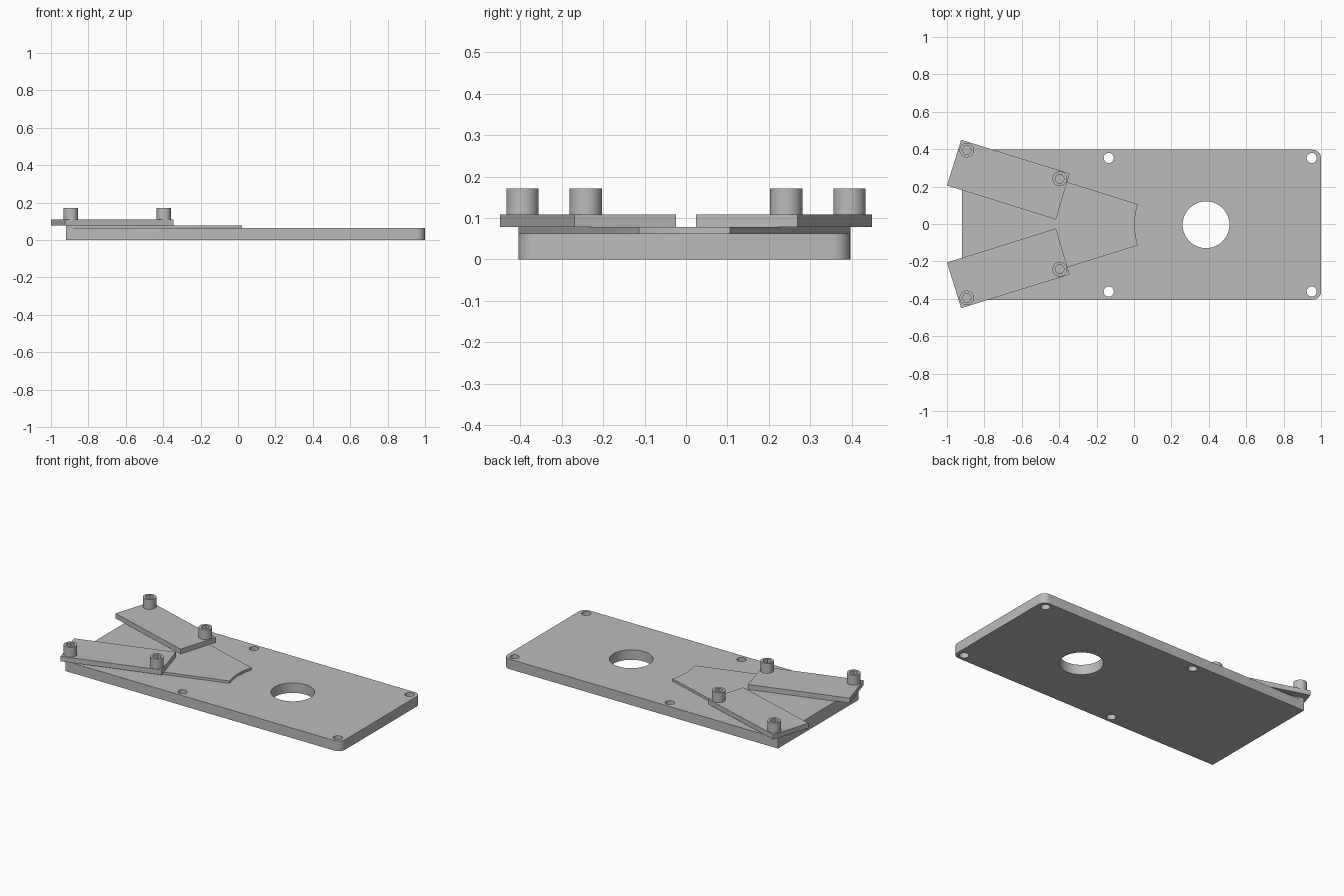
import bpy, bmesh, math
from math import sin, cos, pi

if "Cube" in bpy.data.objects:
    bpy.data.objects.remove(bpy.data.objects["Cube"])

grey = bpy.data.materials.new("plain_grey")
grey.use_nodes = True
grey.diffuse_color = (0.5, 0.5, 0.5, 1)
grey.node_tree.nodes["Principled BSDF"].inputs["Base Color"].default_value = (0.5, 0.5, 0.5, 1)

MID_Y = -0.004           # centre line of the base
HOLE_X = 0.385           # centre of the large hole
BASE_TOP, FAN_TOP, ARM_TOP, SCREW_TOP = 0.063, 0.078, 0.109, 0.171


def arc(cx, cy, r, start, end, n):
    """Points along an arc, both ends included."""
    return [(cx + r * cos(start + (end - start) * i / n),
             cy + r * sin(start + (end - start) * i / n)) for i in range(n + 1)]


def circle(cx, cy, r, n):
    return arc(cx, cy, r, 0, 2 * pi, n)[:-1]


def prism(name, outlines, z0, z1):
    """Extrude closed outlines from z0 to z1."""
    bm = bmesh.new()
    for pts in outlines:
        face = bm.faces.new([bm.verts.new((x, y, z0)) for x, y in pts])
        top = bmesh.ops.extrude_face_region(bm, geom=[face])["geom"]
        verts = [v for v in top if isinstance(v, bmesh.types.BMVert)]
        bmesh.ops.translate(bm, verts=verts, vec=(0, 0, z1 - z0))
    bmesh.ops.recalc_face_normals(bm, faces=bm.faces)
    mesh = bpy.data.meshes.new(name)
    bm.to_mesh(mesh)
    bm.free()
    mesh.materials.append(grey)
    obj = bpy.data.objects.new(name, mesh)
    bpy.context.collection.objects.link(obj)
    return obj


def activate(obj):
    bpy.ops.object.select_all(action='DESELECT')
    obj.select_set(True)
    bpy.context.view_layer.objects.active = obj


def cut(obj, cutter):
    """Subtract the cutter, then discard it."""
    activate(obj)
    mod = obj.modifiers.new("holes", 'BOOLEAN')
    mod.operation, mod.solver, mod.object = 'DIFFERENCE', 'EXACT', cutter
    bpy.ops.object.modifier_apply(modifier=mod.name)
    bpy.data.objects.remove(cutter)


def smooth(obj):
    activate(obj)
    bpy.ops.object.shade_smooth_by_angle(angle=math.radians(30))


# Base plate: square left end, rounded right corners, five through holes
half, r = 0.401, 0.045
outline = [(-0.92, MID_Y + half), (-0.92, MID_Y - half)]
outline += arc(1 - r, MID_Y - half + r, r, -pi / 2, 0, 8)
outline += arc(1 - r, MID_Y + half - r, r, 0, pi / 2, 8)
base = prism("base_plate", [outline], 0, BASE_TOP)
holes = [circle(HOLE_X, MID_Y, 0.125, 64)]
holes += [circle(x, MID_Y + s * 0.357, 0.027, 32) for x in (-0.135, 0.95) for s in (1, -1)]
cut(base, prism("hole_cutter", holes, -0.1, 0.2))
smooth(base)

# Thin fan plate: radial sides, concave end concentric with the large hole
spread = math.atan2(0.11, 0.365)
fan_outline = arc(HOLE_X, MID_Y, 0.381, pi + spread, pi - spread, 16)
fan_outline += [(-0.907, MID_Y + half), (-0.92, MID_Y + half),
                (-0.92, MID_Y - half), (-0.907, MID_Y - half)]
smooth(prism("fan_plate", [fan_outline], BASE_TOP, FAN_TOP))

# Mirrored arms, each held by two socket head screws
arm_corners = [(-0.924, 0.45), (-0.344, 0.27), (-0.417, 0.024), (-1, 0.206)]
for side, s in (("left", 1), ("right", -1)):
    prism(f"arm_{side}", [[(x, s * y) for x, y in arm_corners]], FAN_TOP, ARM_TOP)
    for place, x, y in (("outer", -0.894, 0.395), ("inner", -0.397, 0.242)):
        screw = prism(f"screw_{place}_{side}", [circle(x, s * y, 0.039, 40)],
                      ARM_TOP, SCREW_TOP)
        cut(screw, prism("socket_cutter", [circle(x, s * y, 0.025, 6)],
                         SCREW_TOP - 0.035, SCREW_TOP + 0.05))
        smooth(screw)
